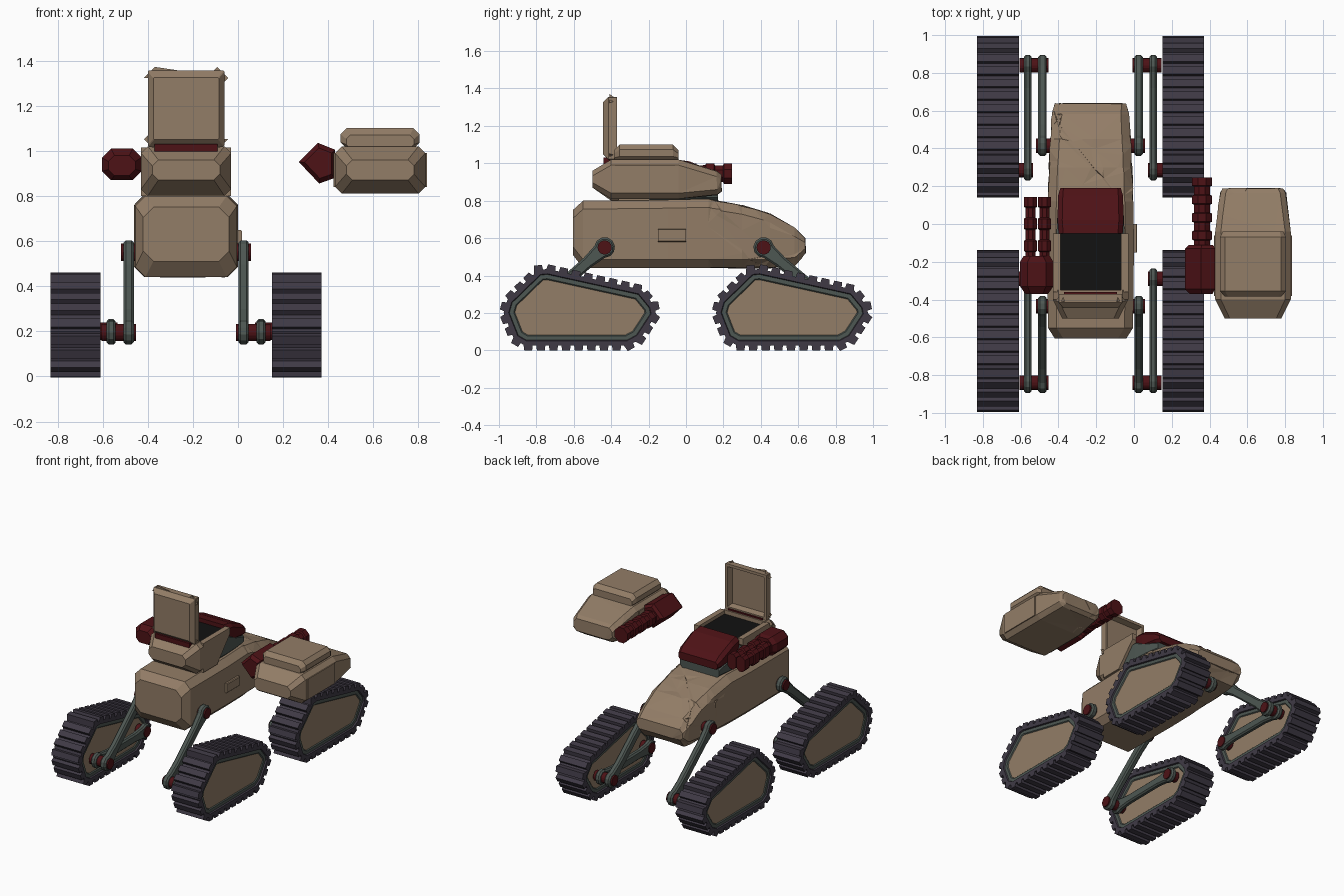
import bpy, bmesh, math, random
from mathutils import Vector

if "Cube" in bpy.data.objects:
    bpy.data.objects.remove(bpy.data.objects["Cube"])
random.seed(4)
C = -0.23                                   # centre line of the vehicle

def material(name, rgb):
    m = bpy.data.materials.new(name)
    m.diffuse_color = (*rgb, 1)
    m.use_nodes = True
    m.node_tree.nodes["Principled BSDF"].inputs["Base Color"].default_value = m.diffuse_color
    return m
TAN = material("tan", (.29, .205, .135))
RED = material("dark_red", (.075, .006, .008))
RUB = material("rubber", (.05, .042, .06))
GRN = material("grey_green", (.075, .095, .085))
BLK = material("black", (.006, .006, .006))

def finish(name, bm, *mats):
    bmesh.ops.recalc_face_normals(bm, faces=bm.faces[:])
    me = bpy.data.meshes.new(name)
    bm.to_mesh(me)
    bm.free()
    for m in mats:
        me.materials.append(m)
    o = bpy.data.objects.new(name, me)
    bpy.context.collection.objects.link(o)
    return o

def add_skin(bm, rings):
    vs = [[bm.verts.new(p) for p in r] for r in rings]
    n = len(vs[0])
    for a, b in zip(vs, vs[1:]):
        for i in range(n):
            bm.faces.new((a[i], a[(i + 1) % n], b[(i + 1) % n], b[i]))
    bm.faces.new(vs[0])
    bm.faces.new(vs[-1])

def skin(name, rings, *mats):
    bm = bmesh.new()
    add_skin(bm, rings)
    return finish(name, bm, *mats)

def prism(name, yz, x0, x1, *mats):
    return skin(name, [[(x, y, z) for y, z in yz] for x in (x0, x1)], *mats)

def loft(name, cx, secs, mat, ch=.03):
    """Chamfered box sections (y, half width, bottom, top) joined along y."""
    rings = []
    for y, w, a, b in secs:
        c = min(ch, w * .6, (b - a) * .3)
        rings.append([(cx + x, y, z) for x, z in (
            (w - c, a), (w, a + c), (w, b - c), (w - c, b),
            (c - w, b), (-w, b - c), (-w, a + c), (c - w, a))])
    return skin(name, rings, mat)

def disc(name, y, z, r, x0, x1, mat, n=16):
    return prism(name, [(y + r * math.cos(i * math.tau / n), z + r * math.sin(i * math.tau / n))
                        for i in range(n)], x0, x1, mat)

def recess(o, direction, steps):
    """Stepped insets on the flat faces looking along a direction."""
    bm = bmesh.new()
    bm.from_mesh(o.data)
    bm.normal_update()
    for f in [f for f in bm.faces if f.normal.dot(direction) > .99]:
        for t, d, m in steps:
            bmesh.ops.inset_individual(bm, faces=[f], thickness=t, depth=d, use_even_offset=True)
            f.material_index = m
    bm.to_mesh(o.data)
    bm.free()

def crack(o, ymin, cuts, amount):
    """Battle damage: random cuts with slightly jittered facets."""
    bm = bmesh.new()
    bm.from_mesh(o.data)
    for i in range(cuts):
        fs = [f for f in bm.faces if f.calc_center_median().y > ymin]
        geom = fs + list({e for f in fs for e in f.edges}) + list({v for f in fs for v in f.verts})
        co = Vector((C if o.name == "hull" else .63, random.uniform(ymin, ymin + .5), random.uniform(.6, .95)))
        no = Vector([random.uniform(-1, 1) for _ in range(3)])
        bmesh.ops.bisect_plane(bm, geom=geom, plane_co=co, plane_no=no.normalized())
    bmesh.ops.triangulate(bm, faces=bm.faces[:])
    bm.normal_update()
    for v in bm.verts:
        if v.co.y > ymin + .02:
            v.co += v.normal * random.uniform(-amount, amount * .5)
    bm.to_mesh(o.data)
    bm.free()

# Hull
hull = loft("hull", C, [(-.605, .19, .51, .75), (-.55, .225, .44, .80), (-.1, .23, .44, .805),
                        (.12, .226, .44, .81), (.30, .22, .44, .775), (.45, .212, .44, .73),
                        (.58, .205, .45, .655), (.64, .19, .52, .60)], TAN, .045)
crack(hull, .1, 9, .006)
loft("hull_side_box", .005, [(-.15, .012, .58, .65), (0, .012, .58, .65)], TAN, .005)

# Closed turret, hovering to the right
F = .63
closed = loft("closed_turret", F, [(-.50, .15, .87, .96), (-.40, .20, .81, 1.02), (-.04, .20, .81, 1.02),
                                   (.165, .175, .83, .96), (.19, .16, .85, .94)], TAN, .03)
crack(closed, -.04, 5, .004)
loft("closed_lid", F, [(-.385, .15, 1.01, 1.07), (-.355, .175, 1.01, 1.1), (-.07, .175, 1.01, 1.1),
                       (-.04, .16, 1.01, 1.07)], TAN, .03)
for s in (-1, 1):
    prism("closed_turret_side_plate", [(-.38, .84), (-.38, .99), (-.06, .99), (-.06, .84)],
          F + s * .19, F + s * .207, TAN)

# Open turret: front block, side walls, inner body, dark cavity, red rear cap
loft("open_turret_front", C, [(-.50, .15, .87, .96), (-.40, .20, .80, 1.02), (-.35, .20, .80, 1.02)], TAN)
for s in (-1, 1):
    prism("open_turret_wall", [(-.36, .80), (-.36, 1.015), (-.05, 1.015), (-.05, .97), (-.20, .80)],
          C + s * .16, C + s * .20, TAN)
loft("open_turret_inner_body", C, [(-.36, .175, .79, .965), (-.05, .18, .79, .97),
                                   (.06, .175, .79, .92), (.17, .16, .79, .88)], GRN)
loft("cavity", C, [(-.36, .163, .95, .99), (-.04, .163, .95, .99)], BLK, .001)
loft("red_rear_cap", C, [(-.05, .17, .89, 1.02), (.02, .175, .875, 1.01), (.15, .172, .86, .955),
                         (.19, .16, .865, .92)], RED, .025)

# Raised lid with hollow inside
lid = loft("raised_lid", C, [(-.445, .145, 1.05, 1.325), (-.415, .17, 1.02, 1.355),
                             (-.37, .17, 1.02, 1.355)], TAN, .004)
recess(lid, Vector((0, 1, 0)), [(.02, 0, 0), (.012, -.04, 0)])
prism("lid_hinge", [(-.44, .99), (-.44, 1.03), (-.36, 1.03), (-.36, .99)], C - .14, C + .14, RED)

def barrel(name, cx, cz, w, h, y0, y1, collars):
    """Barrel with raised collars at regular steps."""
    secs, step = [], (y1 - y0) / collars
    for i in range(collars):
        a = y0 + i * step
        for f, k in ((0, .8), (.45, .8), (.5, 1), (.95, 1)):
            secs.append((a + f * step, w * k, cz - h * k, cz + h * k))
    loft(name, cx, secs, RED, w * .6)

# Single gun of the closed turret
def gun_ring(y, k):
    pts = [(.27, .95), (.355, 1.035), (.43, 1.005), (.43, .88), (.36, .855)]
    return [(.37 + (x - .37) * k, y, .945 + (z - .945) * k) for x, z in pts]
skin("single_gun_housing", [gun_ring(-.37, .75), gun_ring(-.345, 1), gun_ring(-.13, 1), gun_ring(-.11, .8)], RED)
barrel("single_gun_barrel", .36, .945, .053, .055, -.13, .25, 4)

# Twin gun of the open turret
loft("twin_gun_housing", -.515, [(-.37, .06, .89, .98), (-.33, .088, .87, 1.01), (-.20, .088, .87, 1.01),
                                 (-.17, .07, .88, 1.0)], RED, .04)
for x in (-.548, -.474):
    barrel("twin_gun_barrel", x, .935, .034, .056, -.20, .15, 3)

# Track outline (y, z) of a front unit
TRACK = [(-.975, .2), (-.955, .27), (-.79, .43), (-.74, .435), (-.24, .325), (-.17, .24),
         (-.16, .19), (-.245, .06), (-.31, .025), (-.86, .025), (-.92, .06)]

def track(tag, off, x0, x1):
    pts = [Vector((y + off, z)) for y, z in TRACK]
    core = prism(tag + "_track", pts, x0, x1, RUB, GRN, TAN)
    for s in (-1, 1):
        recess(core, Vector((s, 0, 0)), [(.025, 0, 0), (.004, -.01, 1), (.022, 0, 1), (.006, -.006, 2)])
    # evenly spaced tread pads around the loop
    segs = list(zip(pts, pts[1:] + pts[:1]))
    total, n = sum((b - a).length for a, b in segs), 30
    bm = bmesh.new()
    for i in range(n):
        d = (i + .5) * total / n
        for a, b in segs:
            if d <= (b - a).length:
                break
            d -= (b - a).length
        t = (b - a).normalized()
        out = Vector((-t.y, t.x))
        p = a + t * d
        quad = [p - t * .027 - out * .02, p + t * .027 - out * .02,
                p + t * .021 + out * .025, p - t * .021 + out * .025]
        add_skin(bm, [[(x, *q) for q in quad] for x in (x0, x1)])
    finish(tag + "_tread_pads", bm, RUB)

def link(name, p, q, x0, x1):
    """Arm with round ends and a narrow waist, edges thinned."""
    p, q = Vector(p), Vector(q)
    out = []
    for a, b in ((p, q), (q, p)):
        t = (b - a).normalized()
        n = Vector((-t.y, t.x))
        out.append(a + t * .12 - n * .032)
        out[-1] = a + t * .12 + n * .032
        for k in range(9):
            g = math.radians(50 + k * 32.5)
            out.append(a + (t * math.cos(g) + n * math.sin(g)) * .055)
        out.append(a + t * .12 - n * .032)
    o = prism(name, out, x0, x1, GRN)
    m = o.modifiers.new("edge", 'BEVEL')
    m.width, m.segments, m.limit_method = .01, 1, 'ANGLE'
    m.angle_limit = math.radians(60)

# Four running units: track, two links, red joints
for side, s in (("left", -1), ("right", 1)):
    X = lambda d: C + s * d
    for end, off, hip, knee, axle in (("front", 0, (-.435, .55), (-.84, .195), (-.29, .2)),
                                      ("rear", 1.135, (.415, .55), (.84, .195), (.285, .2))):
        tag = end + "_" + side
        track(tag, off, *sorted((X(.38), X(.60))))
        link(tag + "_upper_arm", hip, knee, X(.232), X(.277))
        link(tag + "_lower_arm", knee, axle, X(.312), X(.352))
        disc(tag + "_hip_joint", *hip, .038, X(.20), X(.288), RED)
        disc(tag + "_knee_joint", *knee, .038, X(.222), X(.375), RED)
        disc(tag + "_axle", *axle, .038, X(.305), X(.385), RED)
